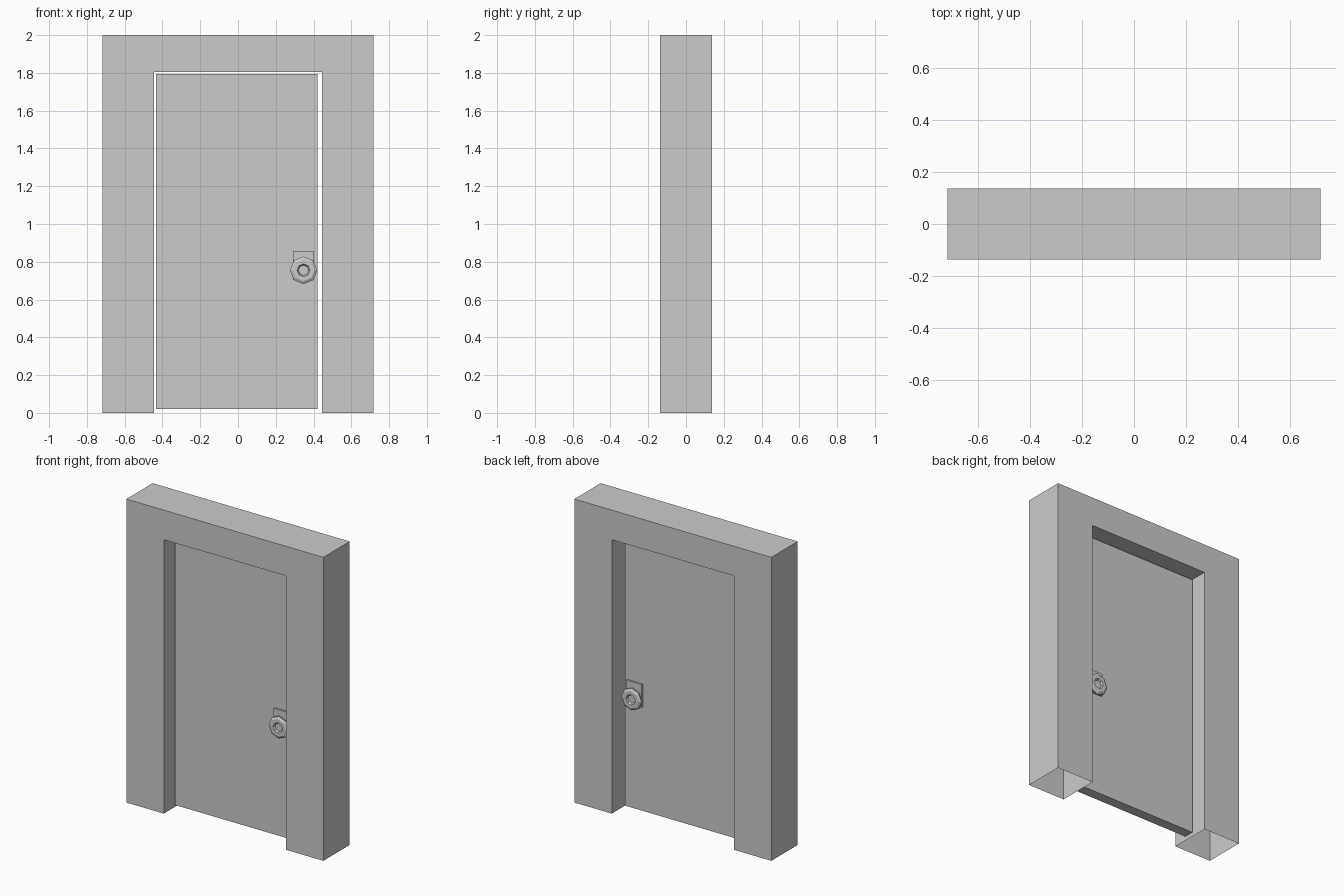
import bpy, bmesh, math
from mathutils import Vector

if "Cube" in bpy.data.objects:
    bpy.data.objects.remove(bpy.data.objects["Cube"])


def make(name, bm):
    bmesh.ops.recalc_face_normals(bm, faces=bm.faces[:])
    me = bpy.data.meshes.new(name)
    bm.to_mesh(me)
    bm.free()
    ob = bpy.data.objects.new(name, me)
    bpy.context.collection.objects.link(ob)
    return ob


def box(name, x0, x1, y0, y1, z0, z1):
    bm = bmesh.new()
    bmesh.ops.create_cube(bm, size=1)
    for v in bm.verts:
        v.co = Vector(((x0 + x1) / 2 + v.co.x * (x1 - x0),
                       (y0 + y1) / 2 + v.co.y * (y1 - y0),
                       (z0 + z1) / 2 + v.co.z * (z1 - z0)))
    return make(name, bm)


def frame():
    # Arch outline extruded in depth, feet left open underneath
    w, o, d = 0.718, 0.445, 0.137
    outline = [(-w, 0), (-w, 2), (w, 2), (w, 0),
               (o, 0), (o, 1.805), (-o, 1.805), (-o, 0)]
    bm = bmesh.new()
    face = bm.faces.new([bm.verts.new((x, -d, z)) for x, z in outline])
    ext = bmesh.ops.extrude_face_region(bm, geom=[face], use_keep_orig=True)
    bmesh.ops.translate(bm, vec=(0, 2 * d, 0),
                        verts=[g for g in ext["geom"] if isinstance(g, bmesh.types.BMVert)])
    bmesh.ops.recalc_face_normals(bm, faces=bm.faces[:])
    feet = [f for f in bm.faces if all(v.co.z < 0.001 for v in f.verts)]
    bmesh.ops.delete(bm, geom=feet, context="FACES")
    return make("door_frame", bm)


def knob(name, cx, cz, side, sides=8):
    # Octagonal knob: stem, flared rim, bevelled front, sunken keyhole
    profile = [(0.035, 0.044), (0.037, 0.056), (0.073, 0.064), (0.073, 0.072),
               (0.058, 0.081), (0.034, 0.081), (0.027, 0.070)]
    bm = bmesh.new()
    rings = []
    for r, y in profile:
        rings.append([bm.verts.new((cx + r * math.cos(2 * math.pi * i / sides), side * y,
                                    cz + r * math.sin(2 * math.pi * i / sides)))
                      for i in range(sides)])
    for a, b in zip(rings, rings[1:]):
        for i in range(sides):
            j = (i + 1) % sides
            bm.faces.new((a[i], a[j], b[j], b[i]))
    bm.faces.new(rings[-1])
    return make(name, bm)


frame()

# Door leaf, set back in the opening
box("door_leaf", -0.435, 0.42, -0.034, 0.034, 0.02, 1.795)

# Lock plate and knob on both faces
for label, s in (("front", -1), ("back", 1)):
    ya, yb = sorted((s * 0.033, s * 0.047))
    box(label + "_lock_plate", 0.29, 0.403, ya, yb, 0.705, 0.857)
    knob(label + "_knob", 0.347, 0.755, s)
